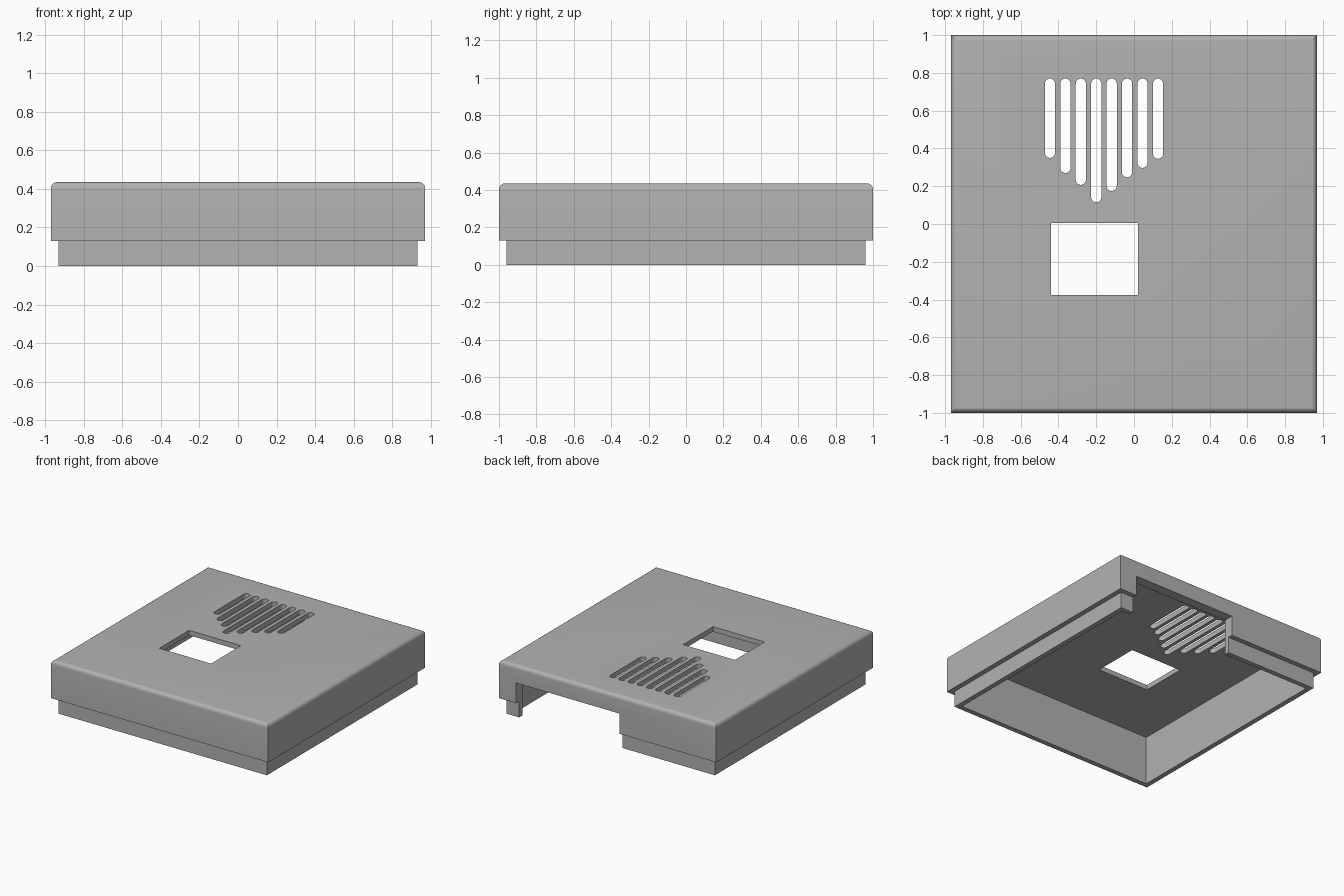
import bpy, bmesh
from math import pi, cos, sin, radians
from mathutils import Vector

if "Cube" in bpy.data.objects:
    bpy.data.objects.remove(bpy.data.objects["Cube"], do_unlink=True)

TOP, STEP, CEILING = 0.435, 0.13, 0.395

grey = bpy.data.materials.new("plain grey")
grey.use_nodes = True
grey.diffuse_color = (0.445, 0.445, 0.445, 1)
bsdf = next(n for n in grey.node_tree.nodes if n.type == 'BSDF_PRINCIPLED')
bsdf.inputs["Base Color"].default_value = grey.diffuse_color


def make_object(name, bm):
    bmesh.ops.recalc_face_normals(bm, faces=bm.faces)
    mesh = bpy.data.meshes.new(name)
    bm.to_mesh(mesh)
    bm.free()
    mesh.materials.append(grey)
    obj = bpy.data.objects.new(name, mesh)
    bpy.context.collection.objects.link(obj)
    return obj


def add_prism(bm, outline, z0, z1):
    face = bm.faces.new([bm.verts.new((x, y, z0)) for x, y in outline])
    ext = bmesh.ops.extrude_face_region(bm, geom=[face])
    verts = [v for v in ext["geom"] if isinstance(v, bmesh.types.BMVert)]
    bmesh.ops.translate(bm, verts=verts, vec=Vector((0, 0, z1 - z0)))


def box(name, x0, x1, y0, y1, z0, z1):
    bm = bmesh.new()
    add_prism(bm, [(x0, y0), (x1, y0), (x1, y1), (x0, y1)], z0, z1)
    return make_object(name, bm)


def combine(target, tool, operation):
    mod = target.modifiers.new(tool.name, 'BOOLEAN')
    mod.operation, mod.solver, mod.object = operation, 'EXACT', tool
    tool.hide_render = True
    bpy.context.view_layer.objects.active = target
    bpy.ops.object.modifier_apply(modifier=mod.name)
    bpy.data.objects.remove(tool, do_unlink=True)


# Outer cover with the four top edges rounded
bm = bmesh.new()
add_prism(bm, [(-0.97, -1), (0.97, -1), (0.97, 1), (-0.97, 1)], STEP, TOP)
top_edges = [e for e in bm.edges if all(v.co.z > TOP - 0.01 for v in e.verts)]
bmesh.ops.bevel(bm, geom=top_edges, offset=0.032, segments=6, profile=0.5,
                affect='EDGES')
cover = make_object("enclosure_lid", bm)

# Recessed lip below the cover, then the hollow inside
combine(cover, box("lip", -0.93, 0.93, -0.96, 0.96, 0, 0.3), 'UNION')
combine(cover, box("cavity", -0.89, 0.89, -0.92, 0.92, -0.1, CEILING), 'DIFFERENCE')

# Connector notch in the back wall and rectangular window in the top
combine(cover, box("back_notch", -0.107, 0.817, 0.8, 1.1, -0.2, 0.293), 'DIFFERENCE')
combine(cover, box("window", -0.44, 0.022, -0.375, 0.005, 0.3, 0.6), 'DIFFERENCE')

# Row of round-ended vent slots with stepped lower ends
bm = bmesh.new()
radius, slot_top = 0.027, 0.77
lower_ends = [0.35, 0.27, 0.207, 0.115, 0.175, 0.247, 0.297, 0.345]
for i, low in enumerate(lower_ends):
    cx = -0.445 + i * 0.0817
    outline = []
    for cy, start in ((slot_top - radius, 0), (low + radius, pi)):
        for k in range(11):
            a = start + pi * k / 10
            outline.append((cx + radius * cos(a), cy + radius * sin(a)))
    add_prism(bm, outline, 0.3, 0.6)
combine(cover, make_object("vent_slots", bm), 'DIFFERENCE')

# Smooth the rounded edges only
bpy.ops.object.select_all(action='DESELECT')
cover.select_set(True)
bpy.context.view_layer.objects.active = cover
bpy.ops.object.shade_smooth_by_angle(angle=radians(30))
